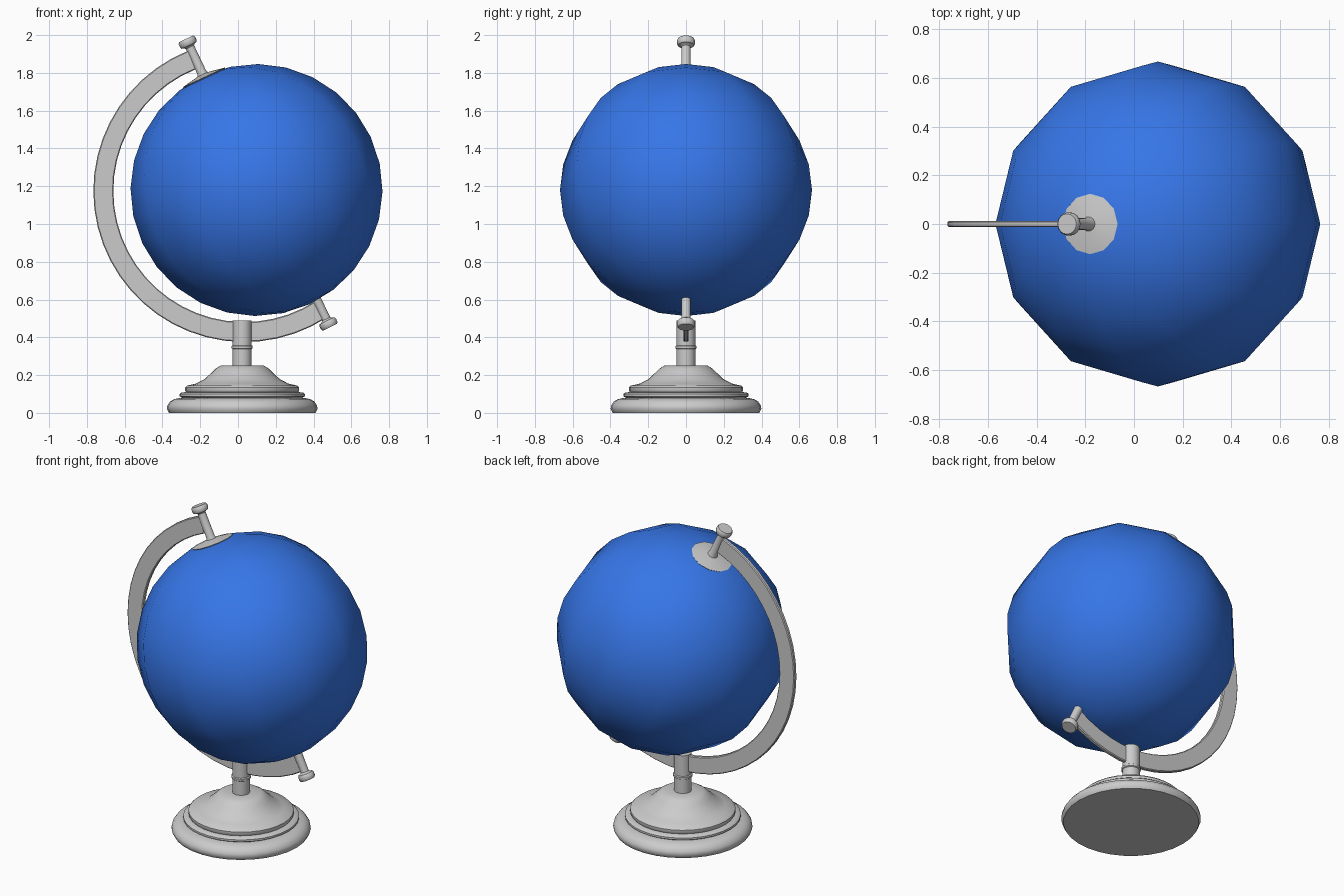
import bpy, bmesh
from math import radians, sin, cos, pi

if "Cube" in bpy.data.objects:
    bpy.data.objects.remove(bpy.data.objects["Cube"])


def make_object(name, bm, loc=(0, 0, 0), tilt=0.0, smooth_angle=40):
    bmesh.ops.recalc_face_normals(bm, faces=bm.faces)
    mesh = bpy.data.meshes.new(name)
    bm.to_mesh(mesh)
    bm.free()
    ob = bpy.data.objects.new(name, mesh)
    bpy.context.collection.objects.link(ob)
    ob.location = loc
    ob.rotation_euler = (0, radians(tilt), 0)
    bpy.ops.object.select_all(action='DESELECT')
    bpy.context.view_layer.objects.active = ob
    ob.select_set(True)
    bpy.ops.object.shade_smooth_by_angle(angle=radians(smooth_angle))
    return ob


def lathe(name, profile, sides, loc, tilt=0.0, smooth_angle=40):
    """Spin (radius, height) points around z and cap both ends."""
    bm = bmesh.new()
    rings = []
    for r, z in profile:
        rings.append([bm.verts.new((r * cos(2 * pi * i / sides),
                                    r * sin(2 * pi * i / sides), z))
                      for i in range(sides)])
    for a, b in zip(rings, rings[1:]):
        for i in range(sides):
            j = (i + 1) % sides
            bm.faces.new((a[i], a[j], b[j], b[i]))
    bm.faces.new(rings[0])
    bm.faces.new(rings[-1])
    return make_object(name, bm, loc, tilt, smooth_angle)


# Stepped round base
BASE_X = 0.022
lathe("base", [(0.388, 0), (0.392, 0.008), (0.399, 0.022), (0.396, 0.04),
               (0.382, 0.06), (0.36, 0.073), (0.335, 0.078), (0.318, 0.08),
               (0.332, 0.088), (0.332, 0.1), (0.322, 0.108), (0.297, 0.11),
               (0.302, 0.118), (0.302, 0.135), (0.293, 0.144), (0.245, 0.155),
               (0.2, 0.178), (0.16, 0.215), (0.14, 0.235), (0.115, 0.25),
               (0.05, 0.25)],
      32, (BASE_X, 0, 0))

# Stem with a small collar ring
lathe("stem", [(0.05, 0.24), (0.05, 0.338), (0.056, 0.342), (0.056, 0.354),
               (0.05, 0.358), (0.05, 0.488)], 24, (BASE_X, 0, 0))

# Globe: 12 meridian segments, tilted axis
bm = bmesh.new()
bmesh.ops.create_uvsphere(bm, u_segments=12, v_segments=14, radius=0.667)
globe = make_object("globe", bm, (0.098, 0, 1.18), -25, 180)
blue = bpy.data.materials.new("globe_blue")
blue.diffuse_color = (0.037, 0.18, 0.8, 1)
blue.use_nodes = True
blue.node_tree.nodes["Principled BSDF"].inputs["Base Color"].default_value = blue.diffuse_color
globe.data.materials.append(blue)

# Curved arm: flat section with small bevels, swept along a partial circle
R_IN, R_OUT, T, B = 0.694, 0.8, 0.013, 0.005
section = [(R_IN + B, -T), (R_OUT - B, -T), (R_OUT, -T + B), (R_OUT, T - B),
           (R_OUT - B, T), (R_IN + B, T), (R_IN, T - B), (R_IN, -T + B)]
bm = bmesh.new()
STEPS = 28
loops = []
for k in range(STEPS + 1):
    a = radians(112 + (303 - 112) * k / STEPS)
    loops.append([bm.verts.new((r * cos(a), y, r * sin(a))) for r, y in section])
for p, q in zip(loops, loops[1:]):
    for i in range(8):
        j = (i + 1) % 8
        bm.faces.new((p[i], p[j], q[j], q[i]))
bm.faces.new(loops[0])
bm.faces.new(loops[-1])
make_object("arm", bm, (0.034, 0, 1.175), 0, 40)


# Axis pins with round heads
def pin_profile(length):
    return [(0.024, length - 0.048), (0.03, length - 0.042),
            (0.043, length - 0.038), (0.048, length - 0.028),
            (0.048, length - 0.01), (0.042, length)]


lathe("top_pin", [(0.034, 0), (0.025, 0.025)] + pin_profile(0.22),
      16, (-0.182, 0, 1.781), -25)
lathe("bottom_pin", [(0.03, -0.03), (0.025, 0.01)] + pin_profile(0.172),
      16, (0.412, 0, 0.608), 154)

# Shallow polar disc under the top pin
lathe("polar_disc", [(0.118, -0.012), (0.124, -0.005), (0.03, 0.012)],
      12, (-0.182, 0, 1.781), -25, 60)
